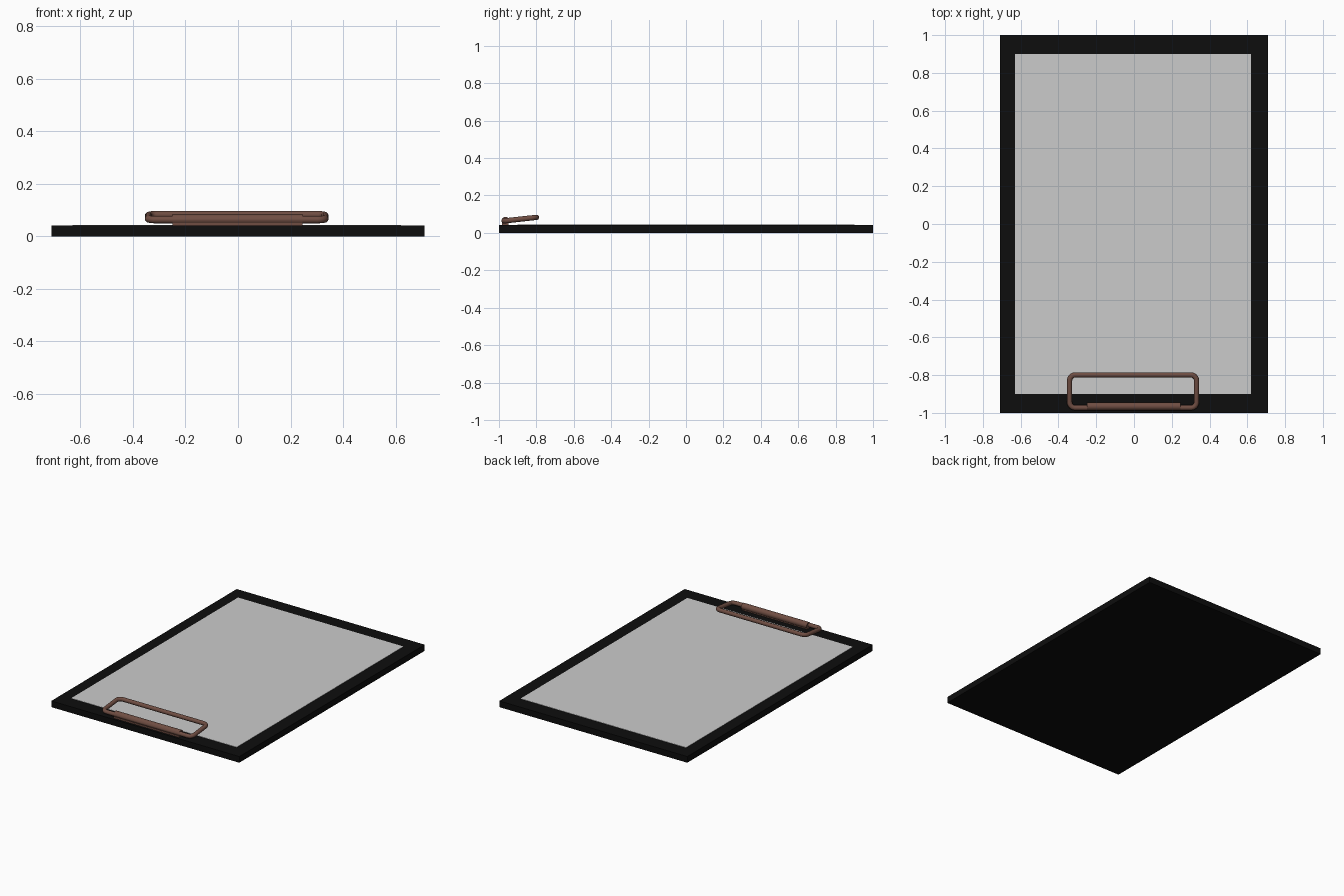
import bpy
import math
from mathutils import Vector

cube = bpy.data.objects.get("Cube")
if cube:
    bpy.data.objects.remove(cube, do_unlink=True)


def material(name, rgb):
    m = bpy.data.materials.new(name)
    m.use_nodes = True
    m.diffuse_color = (*rgb, 1)
    m.node_tree.nodes["Principled BSDF"].inputs["Base Color"].default_value = (*rgb, 1)
    return m


black = material("black board", (0.004, 0.004, 0.004))
white = material("paper white", (0.6, 0.6, 0.6))
copper = material("brown metal", (0.16, 0.075, 0.055))


def box(name, low, high, mat):
    low, high = Vector(low), Vector(high)
    bpy.ops.mesh.primitive_cube_add(size=1, location=(low + high) / 2)
    ob = bpy.context.object
    ob.name = name
    ob.scale = high - low
    bpy.ops.object.transform_apply(location=False, rotation=False, scale=True)
    ob.data.materials.append(mat)
    return ob


# Board and the sheet lying on it
box("board", (-0.71, -1, 0), (0.71, 1, 0.042), black)
box("paper", (-0.63, -0.9, 0.041), (0.62, 0.9, 0.044), white)

# Hinge barrel on a narrow foot at the front edge
bpy.ops.mesh.primitive_cylinder_add(vertices=32, radius=0.021, depth=0.495,
                                    location=(-0.002, -0.965, 0.064),
                                    rotation=(0, math.pi / 2, 0))
barrel = bpy.context.object
barrel.name = "hinge_barrel"
barrel.data.materials.append(copper)
bpy.ops.object.shade_smooth_by_angle()
box("hinge_foot", (-0.25, -0.985, 0.041), (0.245, -0.95, 0.052), copper)

# Wire handle: rounded rectangle rising towards the back
front, back, half, corner = -0.973, -0.799, 0.336, 0.03
points = []
for cx, cy, start in ((half, back, 0), (-half, back, 90), (-half, front, 180), (half, front, 270)):
    sx, sy = math.copysign(1, cx), 1 if cy == back else -1
    for step in range(7):
        a = math.radians(start + step * 15)
        x = cx - sx * corner + corner * math.cos(a) - 0.005
        y = cy - sy * corner + corner * math.sin(a)
        z = 0.064 + 0.019 * (y - front) / (back - front)
        points.append((x, y, z, 1))
curve = bpy.data.curves.new("wire_handle", "CURVE")
curve.dimensions = "3D"
curve.bevel_depth = 0.014
curve.bevel_resolution = 4
spline = curve.splines.new("POLY")
spline.points.add(len(points) - 1)
for p, co in zip(spline.points, points):
    p.co = co
spline.use_cyclic_u = True
spline.use_smooth = True
curve.materials.append(copper)
handle = bpy.data.objects.new("wire_handle", curve)
bpy.context.collection.objects.link(handle)
